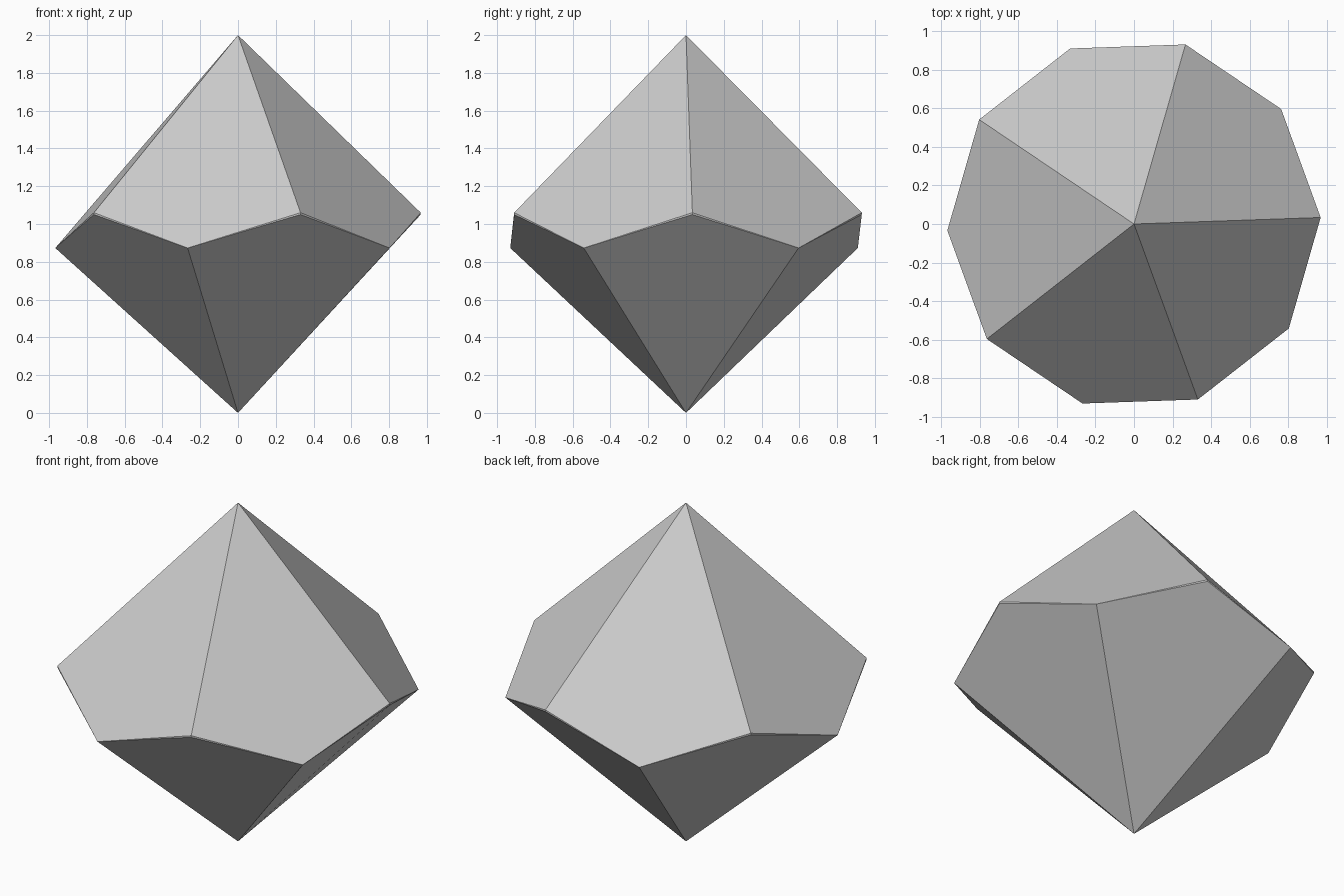
import bpy, bmesh
from math import sin, cos, radians

cube = bpy.data.objects.get("Cube")
if cube:
    bpy.data.objects.remove(cube, do_unlink=True)

RADIUS, SIDES, TURN = 0.968, 5, 2
HIGH, RIM, LOW, TOP = 1.06, 1.05, 0.873, 2.0

grey = bpy.data.materials.new("plain grey")
grey.use_nodes = True
colour = (0.6, 0.6, 0.6, 1)
grey.diffuse_color = colour
grey.node_tree.nodes["Principled BSDF"].inputs["Base Color"].default_value = colour

bm = bmesh.new()


def ring(start, z):
    """Five evenly spaced corners at one height."""
    step = 360 / SIDES
    angles = [radians(start + step * i) for i in range(SIDES)]
    return [bm.verts.new((RADIUS * cos(a), RADIUS * sin(a), z)) for a in angles]


# Two tips and the zigzag girdle, whose raised corners have a narrow edge
top = bm.verts.new((0, 0, TOP))
bottom = bm.verts.new((0, 0, 0))
high = ring(TURN, HIGH)
rim = ring(TURN, RIM)
low = ring(TURN + 180 / SIDES, LOW)

for i in range(SIDES):
    j = (i + 1) % SIDES
    bm.faces.new((top, high[i], low[i], high[j]))      # upper kite
    bm.faces.new((bottom, low[i], rim[i], low[i - 1]))  # lower kite
    bm.faces.new((high[i], rim[i], low[i]))            # girdle slivers
    bm.faces.new((high[i], low[i - 1], rim[i]))

bmesh.ops.recalc_face_normals(bm, faces=bm.faces)
mesh = bpy.data.meshes.new("ten_sided_die")
bm.to_mesh(mesh)
bm.free()
mesh.materials.append(grey)
die = bpy.data.objects.new("ten_sided_die", mesh)
bpy.context.collection.objects.link(die)
